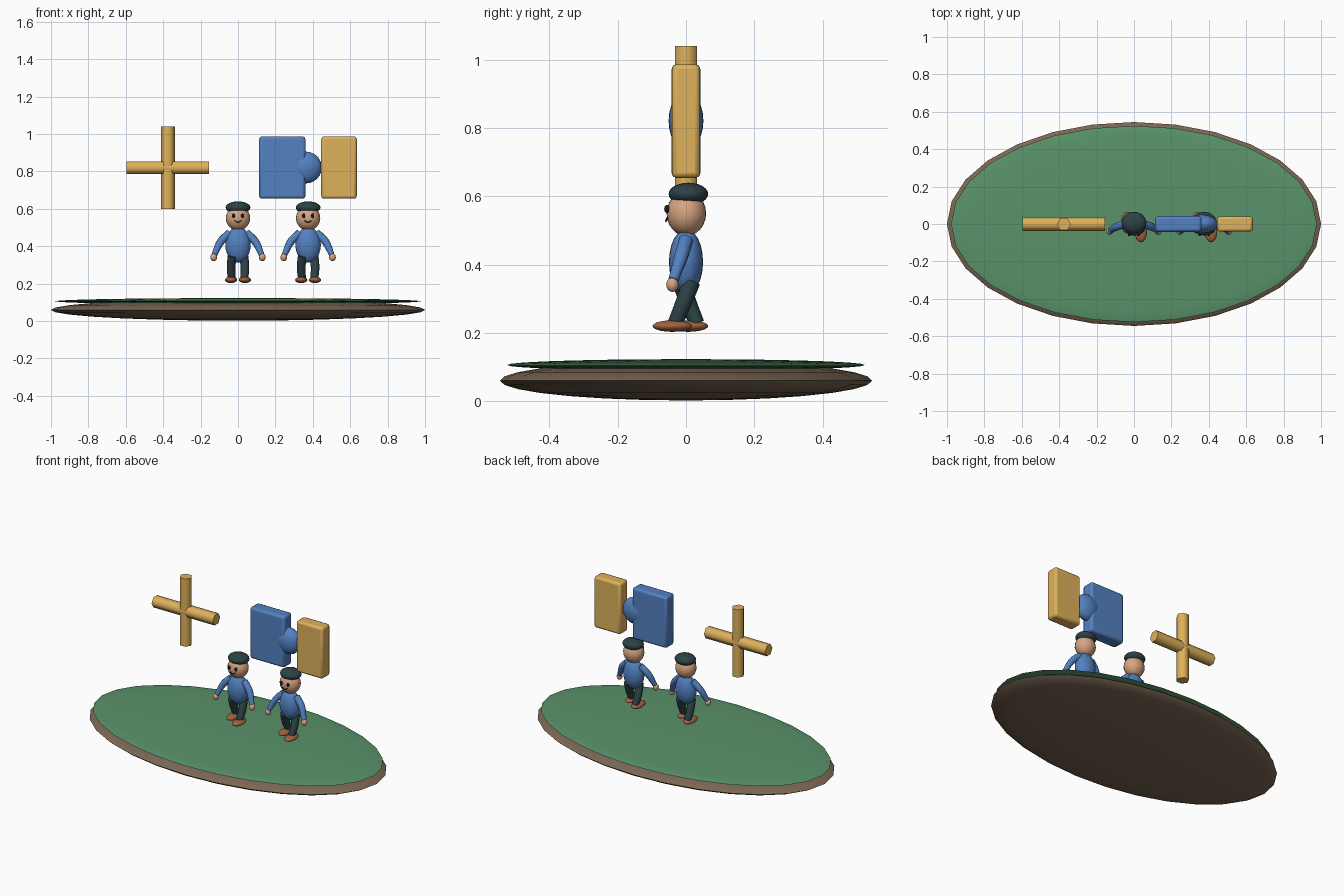
import bpy, math
from mathutils import Vector

if "Cube" in bpy.data.objects:
    bpy.data.objects.remove(bpy.data.objects["Cube"])


def srgb(r, g, b):
    return tuple((c / 255) ** 2.2 for c in (r, g, b)) + (1.0,)


def material(name, *rgb):
    m = bpy.data.materials.new(name)
    m.diffuse_color = srgb(*rgb)
    m.use_nodes = True
    m.node_tree.nodes["Principled BSDF"].inputs["Base Color"].default_value = m.diffuse_color
    return m


GREEN = material("green", 90, 146, 106)
BROWN = material("brown", 122, 102, 84)
BLUE = material("blue", 84, 128, 192)
GOLD = material("gold", 222, 176, 92)
SKIN = material("skin", 214, 164, 128)
DARK = material("dark", 48, 68, 72)
SHOE = material("shoe", 160, 98, 66)
INK = material("ink", 36, 34, 36)


def finish(name, mat, angle=40):
    o = bpy.context.object
    o.name = name
    o.data.materials.append(mat)
    bpy.ops.object.shade_smooth_by_angle(angle=math.radians(angle))
    return o


def ellipsoid(name, loc, radii, mat, segs=24, rings=12):
    bpy.ops.mesh.primitive_uv_sphere_add(segments=segs, ring_count=rings, radius=1, location=loc)
    bpy.context.object.scale = radii
    bpy.ops.object.transform_apply(location=False, rotation=False, scale=True)
    return finish(name, mat, 60)


def block(name, lo, hi, mat, bevel=0.014):
    lo, hi = Vector(lo), Vector(hi)
    bpy.ops.mesh.primitive_cube_add(size=1, location=(lo + hi) / 2)
    bpy.context.object.scale = hi - lo
    bpy.ops.object.transform_apply(location=False, rotation=False, scale=True)
    o = finish(name, mat)
    m = o.modifiers.new("bevel", "BEVEL")
    m.width, m.segments = bevel, 2


def tube(name, pts, mat, taper=True):
    # pts: (x, y, z, radius) along a smooth path, closed at the ends
    cu = bpy.data.curves.new(name, "CURVE")
    cu.dimensions = "3D"
    cu.bevel_depth, cu.bevel_resolution = 1.0, 3
    cu.use_fill_caps = True
    cu.resolution_u = 5
    sp = cu.splines.new("BEZIER")
    sp.bezier_points.add(len(pts) - 1)
    for bp, p in zip(sp.bezier_points, pts):
        bp.co, bp.radius = p[:3], p[3]
        bp.handle_left_type = bp.handle_right_type = "AUTO"
    cu.materials.append(mat)
    o = bpy.data.objects.new(name, cu)
    bpy.context.collection.objects.link(o)


def rod(name, loc, rot, mat):
    bpy.ops.mesh.primitive_cylinder_add(vertices=6, radius=0.038, depth=0.44, location=loc)
    o = bpy.context.object
    o.data.transform(rot)
    finish(name, mat, 65)


# oval island: earth with a grass lens on top
ellipsoid("earth_base", (0, 0, 0.06), (1, 0.545, 0.058), BROWN, 28, 14)
ellipsoid("grass_top", (0, 0, 0.106), (0.978, 0.525, 0.017), GREEN, 28, 14)


def figure(cx, tag):
    n = lambda s: f"{s}_{tag}"
    ellipsoid(n("torso"), (cx, 0, 0.408), (0.068, 0.05, 0.096), BLUE)
    ellipsoid(n("head"), (cx, 0.001, 0.55), (0.065, 0.058, 0.066), SKIN)
    ellipsoid(n("cap"), (cx, 0.007, 0.607), (0.066, 0.058, 0.033), DARK)
    # curved smile on the face
    tube(n("smile"), [(cx - 0.019, -0.055, 0.537, 0.0028), (cx, -0.0585, 0.528, 0.0028),
                      (cx + 0.019, -0.055, 0.537, 0.0028)], INK)
    for s, side in ((-1, "left"), (1, "right")):
        ellipsoid(n(f"{side}_eye"), (cx + s * 0.024, -0.056, 0.563), (0.008, 0.008, 0.012), INK, 12, 8)
        # bowed arm and hand
        tube(n(f"{side}_arm"), [(cx + s * 0.045, 0, 0.472, 0.021), (cx + s * 0.092, -0.014, 0.425, 0.021),
                                (cx + s * 0.126, -0.037, 0.355, 0.015)], BLUE)
        ellipsoid(n(f"{side}_hand"), (cx + s * 0.13, -0.04, 0.341), (0.018, 0.018, 0.021), SKIN, 16, 10)
        # striding leg and shoe
        foot = -0.04 if s > 0 else 0.007
        ankle = -0.032 if s > 0 else 0.032
        tube(n(f"{side}_leg"), [(cx + s * 0.03, -ankle * 0.5, 0.35, 0.026),
                                (cx + s * 0.037, ankle * 0.2, 0.29, 0.024),
                                (cx + s * 0.033, ankle, 0.228, 0.022)], DARK)
        ellipsoid(n(f"{side}_shoe"), (cx + s * 0.037, foot, 0.22), (0.033, 0.058, 0.017), SHOE, 20, 10)


figure(0.0, "a")
figure(0.375, "b")

# floating plus sign of two six-sided rods
from mathutils import Matrix
turn = Matrix.Rotation(math.radians(30), 4, "Z")
rod("plus_upright", (-0.375, 0, 0.82), turn, GOLD)
rod("plus_crossbar", (-0.375, 0, 0.82), Matrix.Rotation(math.radians(90), 4, "Y") , GOLD)

# cylinder starts with a vertex on +Y: upright has corners on x, crossbar on y
# floating puzzle pair with a rounded tab
block("puzzle_blue", (0.113, -0.042, 0.654), (0.36, 0.042, 0.987), BLUE)
block("puzzle_gold", (0.445, -0.041, 0.654), (0.635, 0.041, 0.987), GOLD)
ellipsoid("puzzle_tab", (0.363, 0, 0.821), (0.085, 0.051, 0.085), BLUE)
